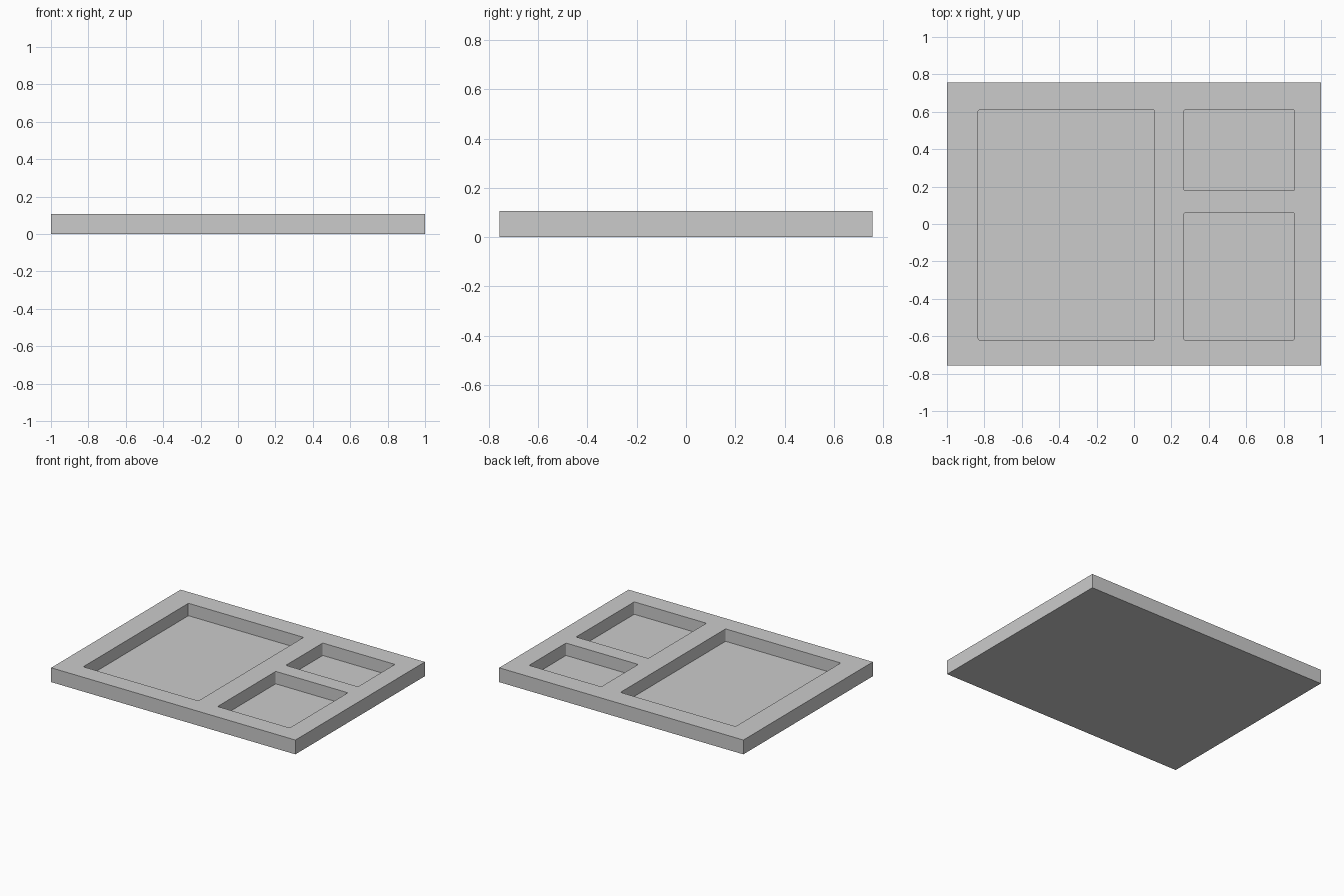
import bpy, bmesh

if "Cube" in bpy.data.objects:
    bpy.data.objects.remove(bpy.data.objects["Cube"])

W, D, H = 2.0, 1.514, 0.106
FLOOR = 0.014
CORNER = 0.008


def box(name, x0, x1, y0, y1, z0, z1, corner=0.0):
    bm = bmesh.new()
    bmesh.ops.create_cube(bm, size=1)
    for v in bm.verts:
        v.co = (x1 if v.co.x > 0 else x0, y1 if v.co.y > 0 else y0, z1 if v.co.z > 0 else z0)
    if corner:
        upright = [e for e in bm.edges if abs(e.verts[0].co.z - e.verts[1].co.z) > 1e-4]
        bmesh.ops.bevel(bm, geom=upright, offset=corner, segments=3, profile=0.5, affect='EDGES')
    mesh = bpy.data.meshes.new(name)
    bm.to_mesh(mesh)
    bm.free()
    ob = bpy.data.objects.new(name, mesh)
    bpy.context.collection.objects.link(ob)
    return ob


# Tray slab
tray = box("tray", -W / 2, W / 2, -D / 2, D / 2, 0, H)

# Compartments sunk into the top: one large, two small (x0, x1, y0, y1)
pockets = {
    "large_pocket": (-0.833, 0.11, -0.62, 0.61),
    "back_pocket": (0.267, 0.858, 0.178, 0.61),
    "front_pocket": (0.267, 0.858, -0.62, 0.06),
}
for name, rect in pockets.items():
    cutter = box(name + "_cutter", *rect, FLOOR, H + 0.1, CORNER)
    cutter.hide_render = True
    cutter.hide_set(True)
    cut = tray.modifiers.new(name, 'BOOLEAN')
    cut.operation = 'DIFFERENCE'
    cut.solver = 'EXACT'
    cut.object = cutter
